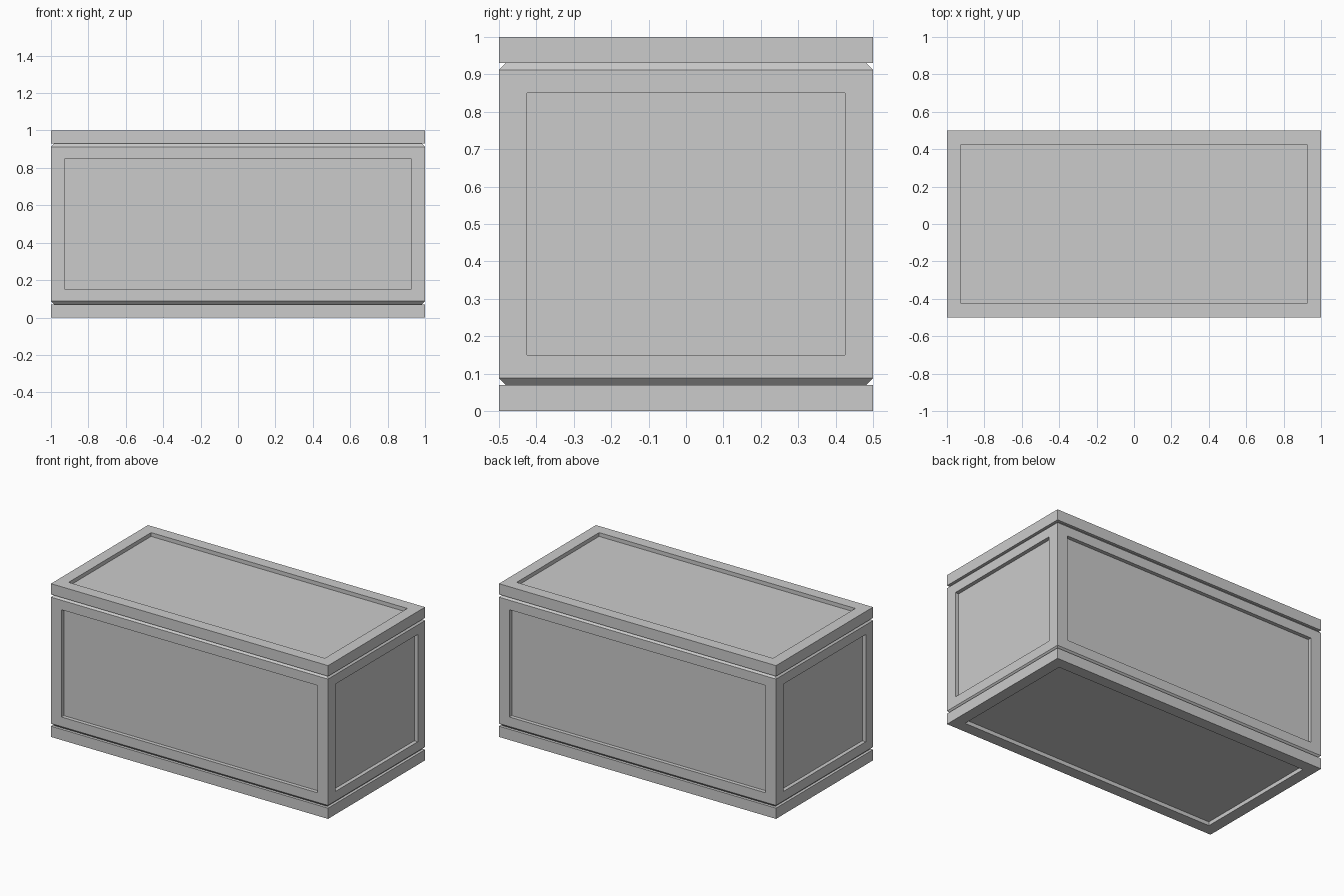
import bpy
import bmesh
from mathutils import Matrix, Vector

default = bpy.data.objects.get("Cube")
if default:
    bpy.data.objects.remove(default, do_unlink=True)

grey = bpy.data.materials.new("plain_grey")
grey.use_nodes = True
colour = (0.6, 0.6, 0.6, 1.0)
grey.diffuse_color = colour
grey.node_tree.nodes["Principled BSDF"].inputs["Base Color"].default_value = colour

FRAME = 0.075    # border width around each panel
RECESS = 0.025   # panel depth
SEAM = 0.07      # height of the lid and base slabs
GROOVE = 0.018   # bevel height and depth beside each seam


def box(z0, z1):
    bm = bmesh.new()
    place = Matrix.Translation((0, 0, (z0 + z1) / 2)) @ Matrix.Diagonal((2, 1, z1 - z0, 1))
    bmesh.ops.create_cube(bm, size=1, matrix=place)
    bm.normal_update()
    return bm


def facing(bm, direction):
    return [f for f in bm.faces if f.normal.dot(Vector(direction)) > 0.9]


def inset(bm, faces, thickness, depth):
    bmesh.ops.inset_individual(bm, faces=faces, thickness=thickness, depth=depth,
                               use_even_offset=True)


def recess(bm, faces):
    # Inset a flat border, then push the panel straight inwards
    inset(bm, faces, FRAME, 0)
    inset(bm, faces, 0, -RECESS)


def finish(bm, name):
    bmesh.ops.recalc_face_normals(bm, faces=bm.faces)
    mesh = bpy.data.meshes.new(name)
    bm.to_mesh(mesh)
    bm.free()
    mesh.materials.append(grey)
    bpy.context.collection.objects.link(bpy.data.objects.new(name, mesh))


# Lid and base slabs, each with a recessed outer panel
for name, z0, z1, up in (("base", 0, SEAM, -1), ("lid", 1 - SEAM, 1, 1)):
    slab = box(z0, z1)
    recess(slab, facing(slab, (0, 0, up)))
    finish(slab, name)

# Body with four recessed side panels
body = box(FRAME, 1 - FRAME)
caps = facing(body, (0, 0, 1)) + facing(body, (0, 0, -1))
recess(body, [f for f in body.faces if f not in caps])

# Bevelled body rims that form the seam grooves
for cap in caps:
    up = 1 if cap.normal.z > 0 else -1
    for v in cap.verts:
        v.co.z = 0.5 + up * (0.5 - SEAM - GROOVE)
inset(body, caps, GROOVE, GROOVE)
finish(body, "body")
